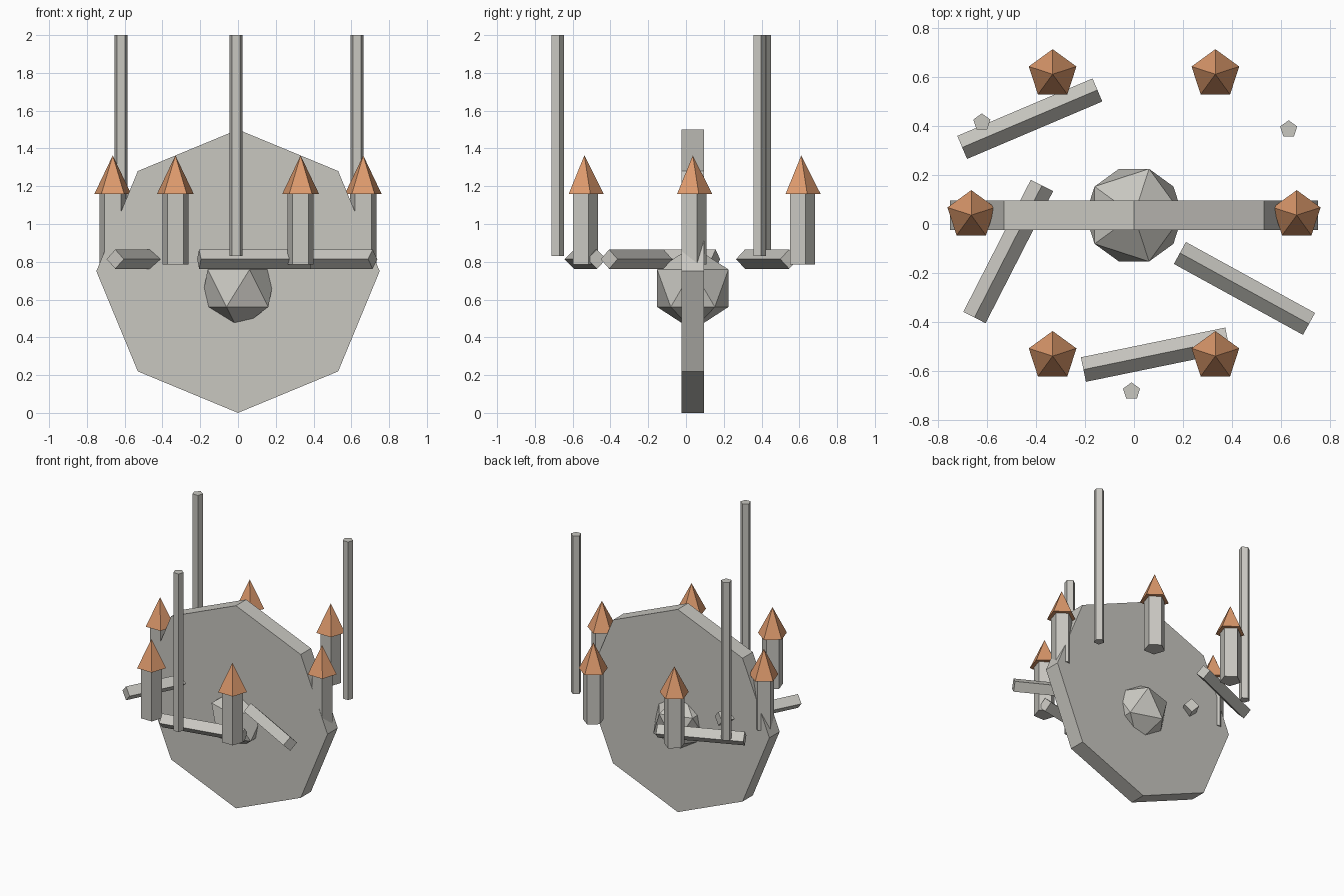
import bpy
import math
from mathutils import Vector, Quaternion

default = bpy.data.objects.get("Cube")
if default:
    bpy.data.objects.remove(default, do_unlink=True)


def make_material(name, rgb):
    mat = bpy.data.materials.new(name)
    mat.use_nodes = True
    color = (*rgb, 1.0)
    mat.diffuse_color = color
    mat.node_tree.nodes["Principled BSDF"].inputs["Base Color"].default_value = color
    return mat


stone = make_material("pale_stone", (0.58, 0.57, 0.53))
roof_tile = make_material("orange_roof", (0.72, 0.32, 0.15))


def finish(name, mat):
    obj = bpy.context.object
    obj.name = name
    obj.data.materials.append(mat)
    return obj


def prism(name, start, end, sides, radius, mat, tip_radius=None):
    """Straight sided solid between two points, optionally tapered."""
    start, end = Vector(start), Vector(end)
    axis = end - start
    bpy.ops.mesh.primitive_cone_add(
        vertices=sides, radius1=radius,
        radius2=radius if tip_radius is None else tip_radius,
        depth=axis.length, location=(start + end) / 2)
    obj = finish(name, mat)
    obj.rotation_mode = 'QUATERNION'
    upright = abs(axis.normalized().z) > 0.99
    obj.rotation_quaternion = Quaternion() if upright else axis.to_track_quat('Z', 'Y')
    return obj


MID_Y = 0.036

# Upright eight sided slab
prism("octagon_slab", (0, MID_Y - 0.06, 0.75), (0, MID_Y + 0.06, 0.75), 8, 0.75, stone)

# Faceted core
bpy.ops.mesh.primitive_ico_sphere_add(subdivisions=1, radius=0.222,
                                      location=(0, MID_Y, 0.66))
finish("faceted_core", stone)

# Ring of six towers with pointed roofs
for i in range(6):
    angle = i * math.pi / 3
    x = 0.663 * math.cos(angle)
    y = MID_Y + 0.663 * math.sin(angle)
    prism(f"tower_{i + 1}", (x, y, 0.785), (x, y, 1.16), 5, 0.073, stone)
    prism(f"tower_roof_{i + 1}", (x, y, 1.16), (x, y, 1.363), 5, 0.102, roof_tile, 0)

# Tall thin poles
for i, (x, y) in enumerate([(-0.62, 0.414), (0.63, 0.386), (-0.01, -0.682)]):
    prism(f"pole_{i + 1}", (x, y, 0.83), (x, y, 2.0), 5, 0.0365, stone)

# Loose horizontal beams standing on edge
beams = [
    ((-0.70, 0.312), (-0.149, 0.546)),
    ((-0.65, -0.381), (-0.375, 0.157)),
    ((0.187, -0.118), (0.713, -0.407)),
    ((-0.206, -0.593), (0.382, -0.472)),
]
for i, (a, b) in enumerate(beams):
    prism(f"beam_{i + 1}", (*a, 0.814), (*b, 0.814), 4, 0.051, stone)
